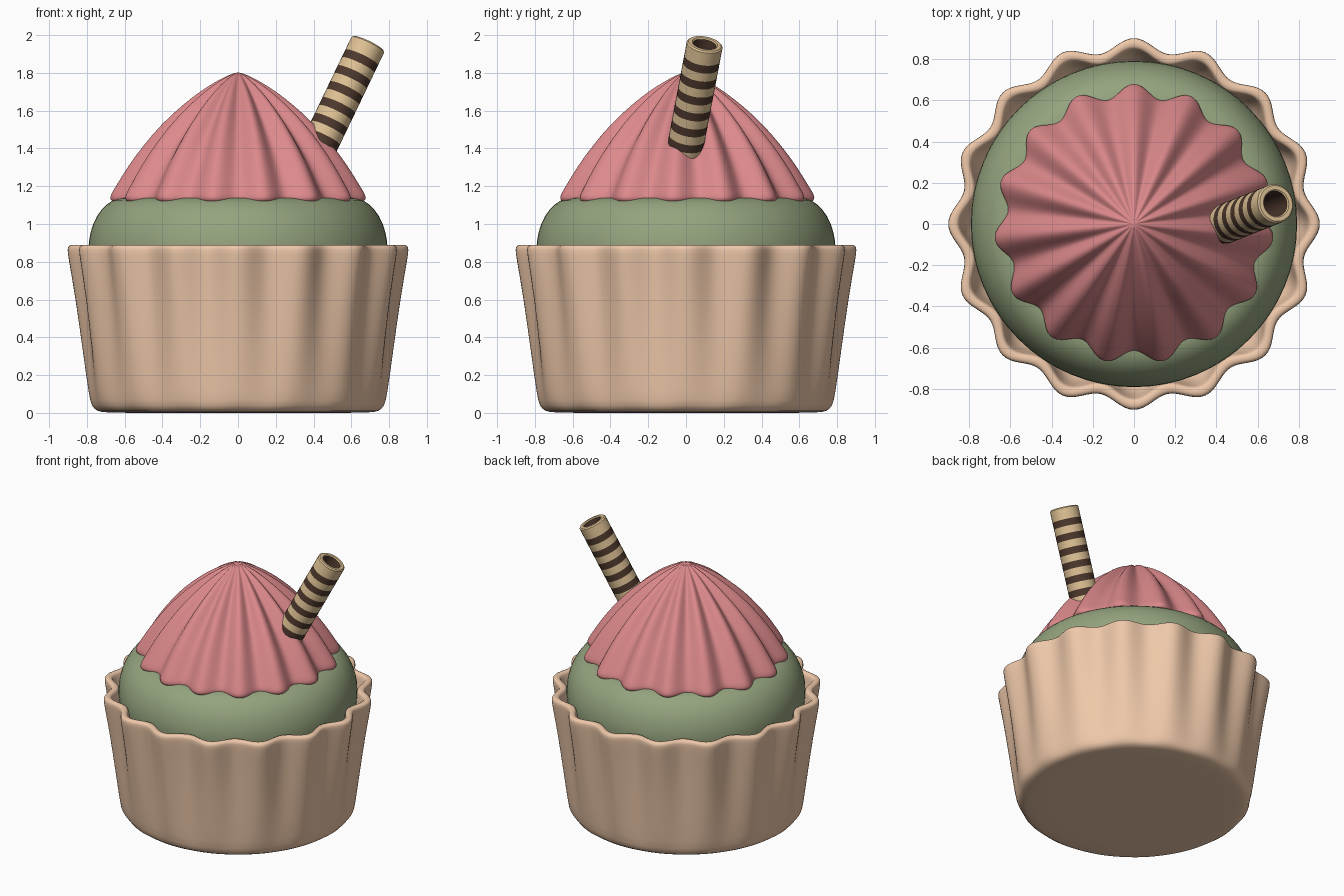
import bpy, bmesh, math
from mathutils import Vector

if "Cube" in bpy.data.objects:
    bpy.data.objects.remove(bpy.data.objects["Cube"])


def material(name, rgb):
    m = bpy.data.materials.new(name)
    m.diffuse_color = (*rgb, 1)
    m.use_nodes = True
    m.node_tree.nodes["Principled BSDF"].inputs["Base Color"].default_value = m.diffuse_color
    return m


PEACH = material("peach", (0.86, 0.58, 0.40))
GREEN = material("green", (0.30, 0.37, 0.21))
PINK = material("pink", (0.72, 0.25, 0.26))
CREAM = material("cream", (0.74, 0.54, 0.30))
BROWN = material("brown", (0.075, 0.04, 0.026))


def revolve(name, profile, segments, mats, lobes=0, phase=0.0, row_mat=None, subsurf=0, closed=False):
    """Spin (radius, z, ripple) rows around z; ripple pushes the radius in and out per lobe."""
    bm = bmesh.new()
    rings = []
    for r, z, amp in profile:
        ring = []
        for i in range(segments):
            a = 2 * math.pi * i / segments
            rr = max(r + amp * math.cos(lobes * (a - phase)), 0)
            ring.append(bm.verts.new((rr * math.cos(a), rr * math.sin(a), z)))
        rings.append(ring)
    count = len(rings) if closed else len(rings) - 1
    for k in range(count):
        lo, hi = rings[k], rings[(k + 1) % len(rings)]
        for i in range(segments):
            j = (i + 1) % segments
            f = bm.faces.new((lo[i], lo[j], hi[j], hi[i]))
            f.material_index = row_mat[k] if row_mat else 0
    bmesh.ops.remove_doubles(bm, verts=bm.verts, dist=1e-5)
    bmesh.ops.recalc_face_normals(bm, faces=bm.faces)
    me = bpy.data.meshes.new(name)
    bm.to_mesh(me)
    bm.free()
    for m in mats:
        me.materials.append(m)
    ob = bpy.data.objects.new(name, me)
    bpy.context.collection.objects.link(ob)
    if subsurf:
        mod = ob.modifiers.new("smooth", 'SUBSURF')
        mod.levels = mod.render_levels = subsurf
    bpy.ops.object.select_all(action='DESELECT')
    ob.select_set(True)
    bpy.context.view_layer.objects.active = ob
    if subsurf:
        bpy.ops.object.shade_smooth()
    else:
        bpy.ops.object.shade_smooth_by_angle(angle=math.radians(40))
    return ob


# Scalloped cup: ripple fades out towards the round base
cup = [(0, 0, 0), (0.4, 0, 0), (0.70, 0, 0), (0.745, 0.008, 0), (0.772, 0.035, 0.004),
       (0.783, 0.09, 0.007), (0.81, 0.35, 0.016), (0.84, 0.62, 0.025),
       (0.868, 0.82, 0.033), (0.874, 0.868, 0.034), (0.866, 0.886, 0.034),
       (0.845, 0.890, 0.034), (0.823, 0.886, 0.034), (0.815, 0.865, 0.034),
       (0.805, 0.80, 0.032), (0.77, 0.60, 0.022), (0.5, 0.58, 0), (0, 0.58, 0)]
revolve("cup", cup, 128, [PEACH], lobes=16, subsurf=1)

# Sponge dome filling the cup
sponge = [(0, 0.62, 0), (0.74, 0.62, 0), (0.78, 0.72, 0)]
sponge += [(0.60 + 0.192 * math.cos(t), 0.86 + 0.28 * math.sin(t), 0)
           for t in [math.radians(d) for d in range(0, 91, 10)]]
sponge += [(0, 1.15, 0)]
revolve("sponge", sponge, 64, [GREEN])

# Piped frosting with fifteen ridges
ridge = [(0, 1.803), (0.04, 1.793), (0.10, 1.765), (0.20, 1.705), (0.30, 1.627), (0.40, 1.53),
         (0.50, 1.413), (0.58, 1.305), (0.64, 1.205), (0.672, 1.155), (0.676, 1.13),
         (0.655, 1.112), (0.60, 1.108)]
frosting = []
for r, z in ridge:
    amp = min(r * 0.09, 0.034)
    frosting.append((r - amp + 0.008 * (r > 0.3), z, amp))
frosting.append((0, 1.108, 0))
revolve("frosting", frosting, 180, [PINK], lobes=15, phase=math.pi / 2, subsurf=1)

# Striped hollow wafer roll, top opening at local z = 0
R, HOLE, LENGTH = 0.096, 0.062, 0.80
rows, mats = [(R - 0.008, 0, 0), (R, -0.008, 0)], [0]
d = 0.083
while d < LENGTH:
    rows += [(R, -d, 0), (R, -d - 0.046, 0)]
    mats += [0, 1]
    d += 0.095
rows += [(HOLE, rows[-1][1], 0), (HOLE, -0.006, 0), (HOLE + 0.006, 0, 0)]
mats += [0, 1, 0, 0]
wafer = revolve("wafer_roll", rows, 32, [CREAM, BROWN], row_mat=mats, closed=True)
wafer.rotation_mode = 'QUATERNION'
wafer.rotation_quaternion = Vector((0.48, 0.19, 1)).to_track_quat('Z', 'Y')
wafer.location = (0.69, 0.10, 1.955)
